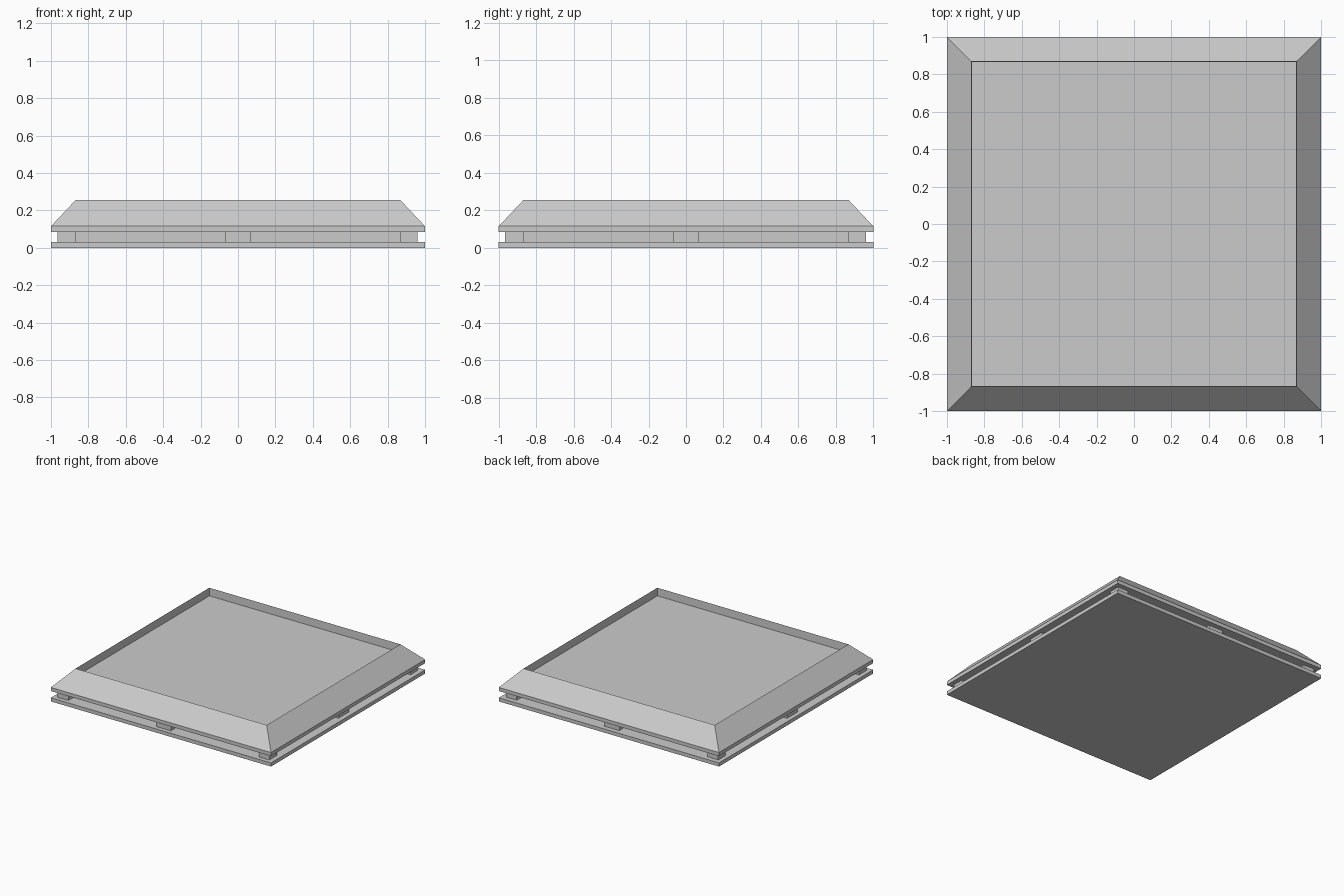
import bpy, bmesh

if "Cube" in bpy.data.objects:
    bpy.data.objects.remove(bpy.data.objects["Cube"])


def rect_loft(name, rings):
    """Closed solid lofted through square rings given as (half_width, z)."""
    bm = bmesh.new()
    loops = [[bm.verts.new((sx * h, sy * h, z))
              for sx, sy in ((-1, -1), (1, -1), (1, 1), (-1, 1))]
             for h, z in rings]
    for a, b in zip(loops, loops[1:]):
        for i in range(4):
            j = (i + 1) % 4
            bm.faces.new((a[i], a[j], b[j], b[i]))
    bm.faces.new(loops[0][::-1])
    bm.faces.new(loops[-1])
    bmesh.ops.recalc_face_normals(bm, faces=bm.faces)
    mesh = bpy.data.meshes.new(name)
    bm.to_mesh(mesh)
    bm.free()
    obj = bpy.data.objects.new(name, mesh)
    bpy.context.collection.objects.link(obj)
    return obj


def box(name, x0, x1, y0, y1, z0, z1):
    bpy.ops.mesh.primitive_cube_add(
        size=1, location=((x0 + x1) / 2, (y0 + y1) / 2, (z0 + z1) / 2))
    obj = bpy.context.object
    obj.name = name
    obj.scale = (x1 - x0, y1 - y0, z1 - z0)
    return obj


# Thin base plate
rect_loft("base_plate", [(1.0, 0.0), (1.0, 0.03)])

# Recessed core between the plates
rect_loft("core", [(0.867, 0.03), (0.867, 0.085)])

# Bevelled tray: upright edge, sloped rim, sunken top panel
rect_loft("bevelled_tray", [(1.0, 0.085), (1.0, 0.115), (0.868, 0.255),
                            (0.866, 0.19)])

# Spacer blocks at corners and edge middles
spans = {-1: (-0.965, -0.866), 0: (-0.066, 0.066), 1: (0.866, 0.96)}
for i in (-1, 0, 1):
    for j in (-1, 0, 1):
        if i or j:
            box("spacer", *spans[i], *spans[j], 0.03, 0.085)
